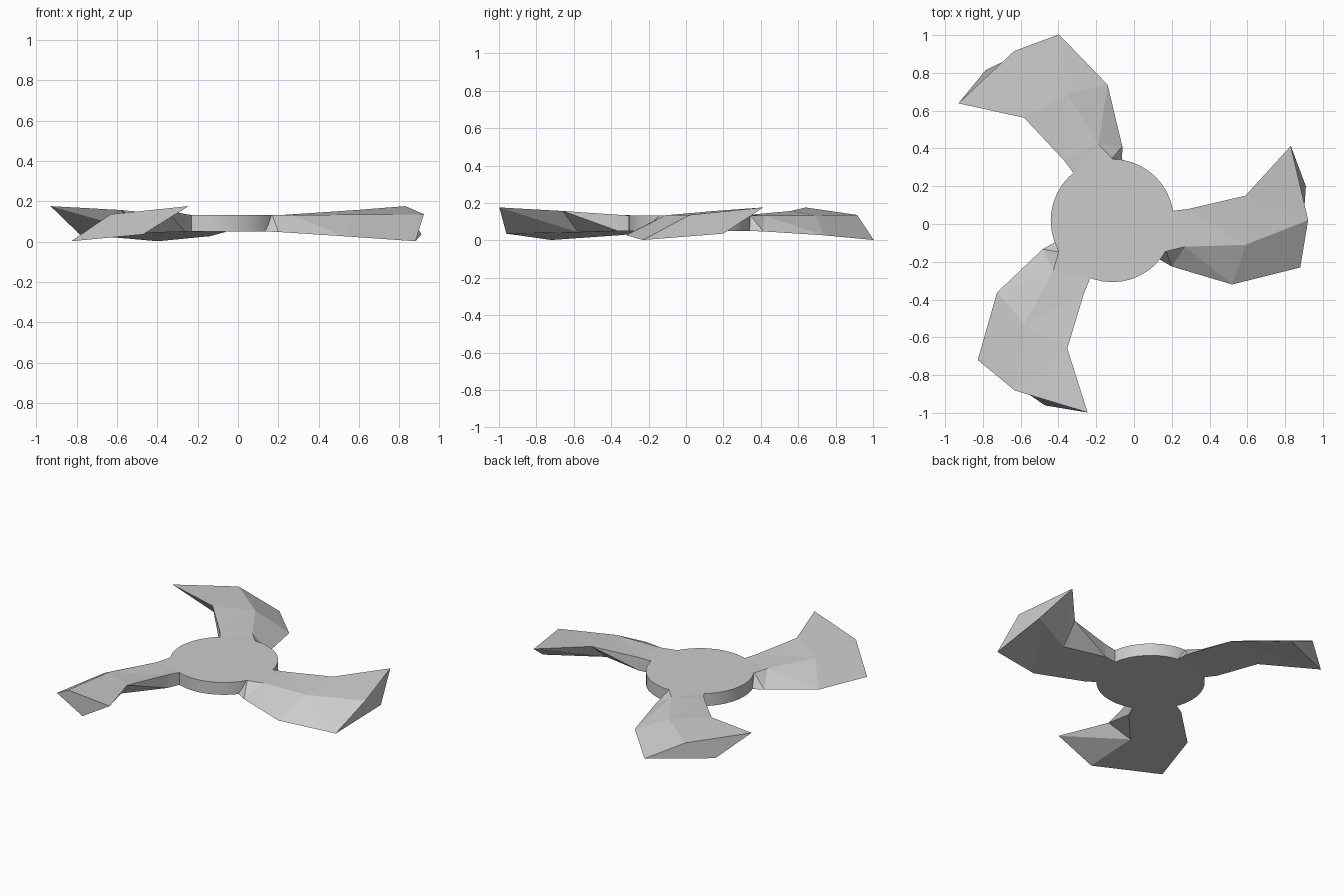
import bpy, bmesh, math
from mathutils import Matrix, Vector

cube = bpy.data.objects.get("Cube")
if cube:
    bpy.data.objects.remove(cube, do_unlink=True)

# One plain grey for the whole propeller
grey = bpy.data.materials.new("light_grey")
grey.use_nodes = True
colour = (0.6, 0.6, 0.6, 1)
grey.diffuse_color = colour
grey.node_tree.nodes["Principled BSDF"].inputs["Base Color"].default_value = colour

CENTRE = Vector((-0.115, 0.018, 0))
TOP, BOTTOM, RADIUS = 0.132, 0.05, 0.326


def add_object(name, bm):
    bmesh.ops.recalc_face_normals(bm, faces=bm.faces)
    mesh = bpy.data.meshes.new(name)
    bm.to_mesh(mesh)
    bm.free()
    mesh.materials.append(grey)
    obj = bpy.data.objects.new(name, mesh)
    bpy.context.collection.objects.link(obj)
    return obj


# Hub disc with a smooth rim
bm = bmesh.new()
bmesh.ops.create_cone(bm, cap_ends=True, segments=40, radius1=RADIUS, radius2=RADIUS,
                      depth=TOP - BOTTOM,
                      matrix=Matrix.Translation(CENTRE + Vector((0, 0, (TOP + BOTTOM) / 2))))
hub = add_object("hub", bm)
bpy.context.view_layer.objects.active = hub
hub.select_set(True)
bpy.ops.object.shade_smooth_by_angle(angle=math.radians(30))
hub.select_set(False)

# Blade sections from root to tip: trailing edge, upper ridge, leading edge, lower ridge
SECTIONS = [
    [(0.05, 0.06, 0.131), (0.05, -0.14, 0.131), (0.05, -0.16, 0.051), (0.05, 0.06, 0.051)],
    [(0.21, 0.07, TOP), (0.17, -0.145, TOP), (0.14, -0.19, BOTTOM), (0.21, 0.07, BOTTOM)],
    [(0.29, 0.08, 0.137), (0.27, -0.12, TOP), (0.20, -0.225, 0.048), (0.29, 0.08, BOTTOM)],
    [(0.59, 0.15, 0.157), (0.59, -0.11, 0.134), (0.52, -0.32, 0.027), (0.57, 0.02, 0.043)],
    [(0.83, 0.413, 0.176), (0.922, 0.02, 0.136), (0.88, -0.23, 0.002), (0.91, 0.20, 0.036)],
]


def make_blade(name, angle):
    bm = bmesh.new()
    rings = [[bm.verts.new(p) for p in section] for section in SECTIONS]
    for a, b in zip(rings, rings[1:]):
        for j in range(4):
            k = (j + 1) % 4
            bm.faces.new((a[j], a[k], b[k]))
            bm.faces.new((a[j], b[k], b[j]))
    bm.faces.new(rings[0])
    bm.faces.new(rings[-1])
    bmesh.ops.rotate(bm, verts=bm.verts, cent=CENTRE, matrix=Matrix.Rotation(angle, 3, "Z"))
    return add_object(name, bm)


# Three blades spaced evenly around the hub
for i, name in enumerate(("left_blade", "back_blade", "front_blade")):
    make_blade(name, math.tau * i / 3)
